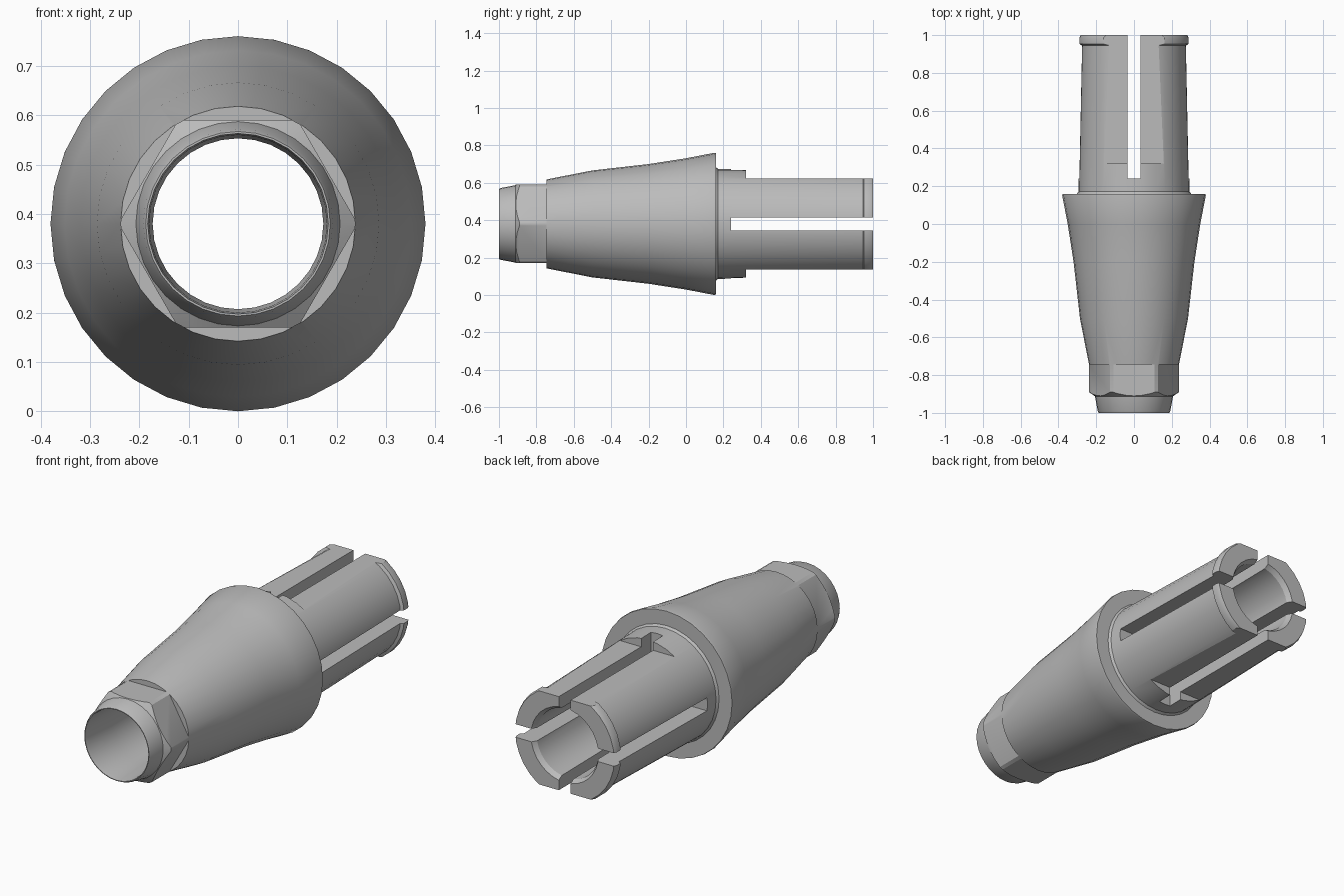
import bpy
import bmesh
import math
from mathutils import Matrix, Vector

if "Cube" in bpy.data.objects:
    bpy.data.objects.remove(bpy.data.objects["Cube"], do_unlink=True)

AXIS_Z = 0.38
SEGMENTS = 32

grey = bpy.data.materials.new("satin grey metal")
grey.use_nodes = True
colour = (0.5, 0.5, 0.5, 1)
grey.diffuse_color = colour
grey.node_tree.nodes["Principled BSDF"].inputs["Base Color"].default_value = colour


def add_object(name, bm):
    bmesh.ops.recalc_face_normals(bm, faces=bm.faces)
    mesh = bpy.data.meshes.new(name)
    bm.to_mesh(mesh)
    bm.free()
    obj = bpy.data.objects.new(name, mesh)
    bpy.context.collection.objects.link(obj)
    return obj


def lathe(name, profile):
    """Spin a closed (y, radius) loop about the long axis."""
    bm = bmesh.new()
    rings = []
    for i in range(SEGMENTS):
        a = math.tau * i / SEGMENTS
        rings.append([bm.verts.new((r * math.sin(a), y, AXIS_Z + r * math.cos(a)))
                      for y, r in profile])
    n = len(profile)
    for i, ring in enumerate(rings):
        following = rings[(i + 1) % SEGMENTS]
        for j in range(n):
            k = (j + 1) % n
            bm.faces.new((ring[j], ring[k], following[k], following[j]))
    return add_object(name, bm)


def cut_box(target, x, y, z, angle=0):
    """Subtract a box, given by ranges about the axis and turned around it."""
    bm = bmesh.new()
    bmesh.ops.create_cube(bm, size=1)
    ranges = (x, y, z)
    size = Vector([b - a for a, b in ranges])
    centre = Vector([(a + b) / 2 for a, b in ranges])
    place = (Matrix.Translation((0, 0, AXIS_Z)) @ Matrix.Rotation(angle, 4, "Y")
             @ Matrix.Translation(centre) @ Matrix.Diagonal(size.to_4d()))
    bm.transform(place)
    cutter = add_object("cutter", bm)
    cutter.hide_render = True
    mod = target.modifiers.new("cut", "BOOLEAN")
    mod.operation = "DIFFERENCE"
    mod.solver = "EXACT"
    mod.object = cutter
    bpy.context.view_layer.objects.active = target
    bpy.ops.object.modifier_apply(modifier=mod.name)
    bpy.data.objects.remove(cutter, do_unlink=True)


# Nose, collar, flared body, shoulder, post and clip lip, then the bore
outer = [(-1, 0.187), (-0.99, 0.192), (-0.912, 0.207), (-0.89, 0.238),
         (-0.745, 0.238), (-0.5, 0.286), (-0.2, 0.32), (0, 0.351), (0.15, 0.38),
         (0.16, 0.378), (0.16, 0.303), (0.172, 0.294), (0.945, 0.278),
         (0.953, 0.293), (0.985, 0.293), (1, 0.286)]
bore = [(1, 0.195), (0.975, 0.18), (0.3, 0.173), (-0.8, 0.173), (-0.98, 0.18), (-1, 0.183)]
sleeve = lathe("slotted_sleeve", outer + bore)
sleeve.data.materials.append(grey)

# Hexagonal flats on the collar
for i in range(6):
    cut_box(sleeve, (-0.3, 0.3), (-0.95, -0.745), (0.21, 0.4), i * math.pi / 3)

# Flats above and below the post
for i in range(2):
    cut_box(sleeve, (-0.4, 0.4), (0.32, 1.1), (0.244, 0.5), i * math.pi)

# Crossed slots that split the post into four prongs
for i in range(2):
    cut_box(sleeve, (-0.034, 0.034), (0.24, 1.1), (-0.5, 0.5), i * math.pi / 2)

# Smooth round walls, crisp machined edges
bpy.ops.object.select_all(action="DESELECT")
sleeve.select_set(True)
bpy.context.view_layer.objects.active = sleeve
bpy.ops.object.shade_smooth_by_angle(angle=math.radians(25))
